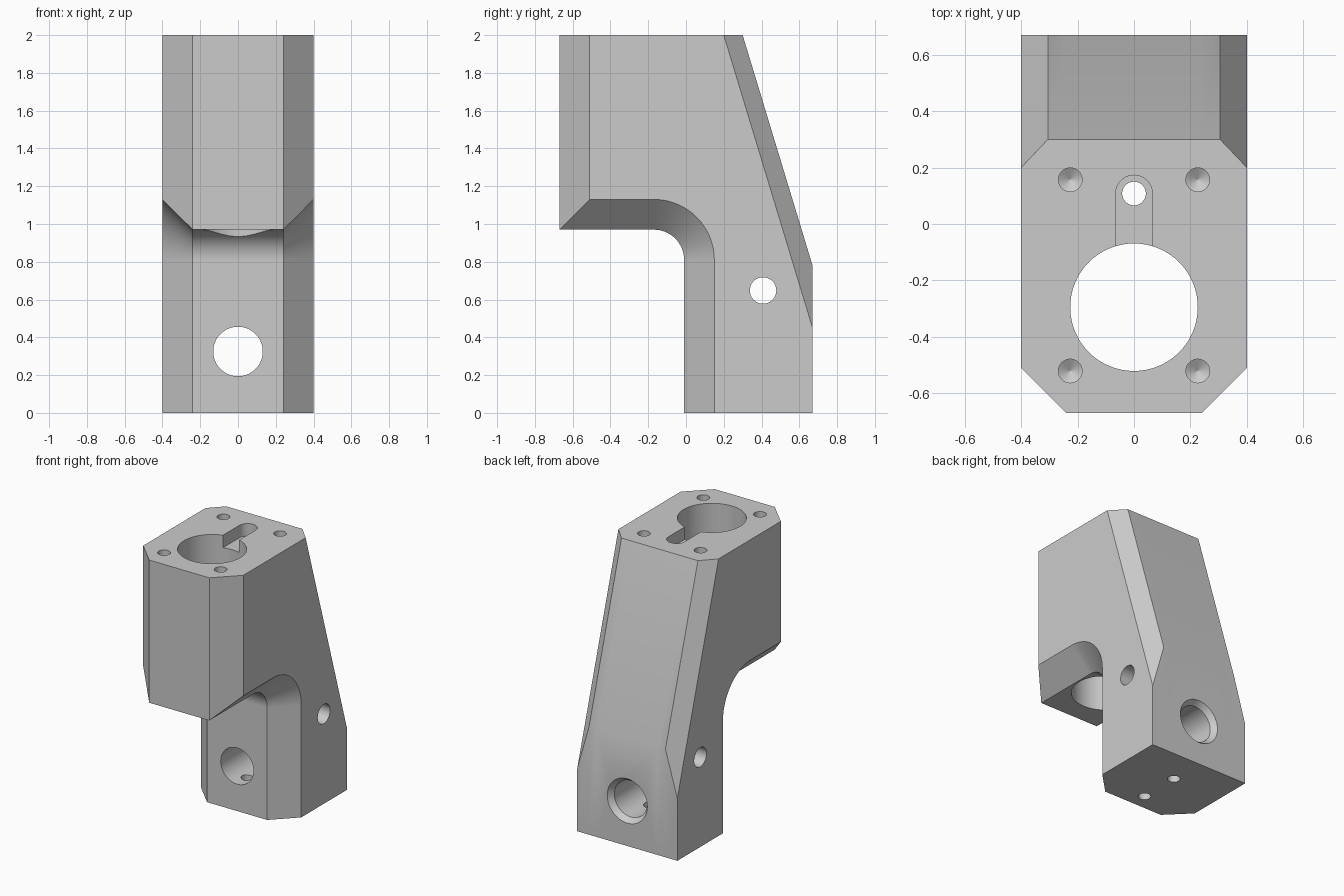
import bpy, bmesh
from math import sin, cos, pi, radians
from mathutils import Vector

if "Cube" in bpy.data.objects:
    bpy.data.objects.remove(bpy.data.objects["Cube"])


def loft(name, sections):
    """Closed solid skinned through loops that all have the same point count."""
    bm = bmesh.new()
    loops = [[bm.verts.new(p) for p in s] for s in sections]
    n = len(loops[0])
    for a, b in zip(loops, loops[1:]):
        for i in range(n):
            j = (i + 1) % n
            bm.faces.new((a[i], a[j], b[j], b[i]))
    bm.faces.new(loops[0])
    bm.faces.new(loops[-1])
    bmesh.ops.recalc_face_normals(bm, faces=bm.faces)
    mesh = bpy.data.meshes.new(name)
    bm.to_mesh(mesh)
    bm.free()
    obj = bpy.data.objects.new(name, mesh)
    bpy.context.collection.objects.link(obj)
    return obj


def drill(name, start, direction, steps, sides=48):
    """Round cutter along a direction; steps are (distance, radius)."""
    d = Vector(direction).normalized()
    u = d.orthogonal().normalized()
    v = d.cross(u)
    rings = []
    for dist, r in steps:
        c = Vector(start) + d * dist
        rings.append([c + (u * cos(2 * pi * i / sides) + v * sin(2 * pi * i / sides)) * r
                      for i in range(sides)])
    return loft(name, rings)


def section(x, front, back_y, back_z):
    """Side profile with the front edges inset and the sloped back pulled in."""
    pts = [(-0.67 + front, 0.97 + front), (-0.67 + front, 2), (0.30 - back_y, 2),
           (0.67, 0.78 - back_z), (0.67, 0), (-0.01 + front, 0)]
    pts += [(-0.17 + (0.16 + front) * cos(a), 0.81 + (0.16 + front) * sin(a))
            for a in [radians(90 * i / 16) for i in range(17)]]
    return [(x, y, z) for y, z in pts]


# Body: bevelled bracket lofted across its width
half = [(0.24, 0, 0, 0), (0.305, 0.065, 0, 0), (0.40, 0.16, 0.10, 0.33)]
body = loft("bracket_body",
            [section(-x, *r) for x, *r in reversed(half)] + [section(x, *r) for x, *r in half])

# Main vertical bore and the keyhole slot beside it
cutters = [drill("main_bore", (0, -0.295, 2.1), (0, 0, -1), [(0, 0.226), (1.4, 0.226)], 64)]
slot = [(0.065 * cos(pi * i / 16), 0.108 + 0.065 * sin(pi * i / 16)) for i in range(17)]
slot += [(-0.065, -0.2), (0.065, -0.2)]
cutters.append(loft("slot", [[(x, y, z) for x, y in slot] for z in (1.91, 2.1)]))

# Long wire hole, and the short hole up from the base
cutters.append(drill("wire_hole", (0, 0.108, -0.1), (0, 0, 1), [(0, 0.042), (2.05, 0.042)]))
cutters.append(drill("base_hole", (0, 0.41, -0.1), (0, 0, 1), [(0, 0.042), (0.73, 0.042)]))

# Blind screw holes with drill-point bottoms
for x in (-0.226, 0.226):
    for y in (0.157, -0.521):
        cutters.append(drill("screw_hole", (x, y, 2.1), (0, 0, -1),
                             [(0, 0.042), (0.40, 0.042), (0.425, 0.001)], 32))

# Front-to-back hole with countersunk rear, and sideways cross hole
cutters.append(drill("shaft_hole", (0, 0.72, 0.325), (0, -1, 0),
                     [(0, 0.16), (0.05, 0.16), (0.09, 0.131), (0.85, 0.131)], 64))
cutters.append(drill("cross_hole", (-0.5, 0.408, 0.648), (1, 0, 0), [(0, 0.07), (1, 0.07)]))

# Cut everything out of the body
bpy.context.view_layer.objects.active = body
body.select_set(True)
for c in cutters:
    c.hide_render = True
    mod = body.modifiers.new(c.name, "BOOLEAN")
    mod.operation = "DIFFERENCE"
    mod.solver = "EXACT"
    mod.object = c
    bpy.ops.object.modifier_apply(modifier=mod.name)
    bpy.data.objects.remove(c)

# Smooth the round walls, keep the flats flat
bpy.ops.object.shade_smooth_by_angle(angle=radians(25))
weighted = body.modifiers.new("flat_normals", "WEIGHTED_NORMAL")
weighted.keep_sharp = True
